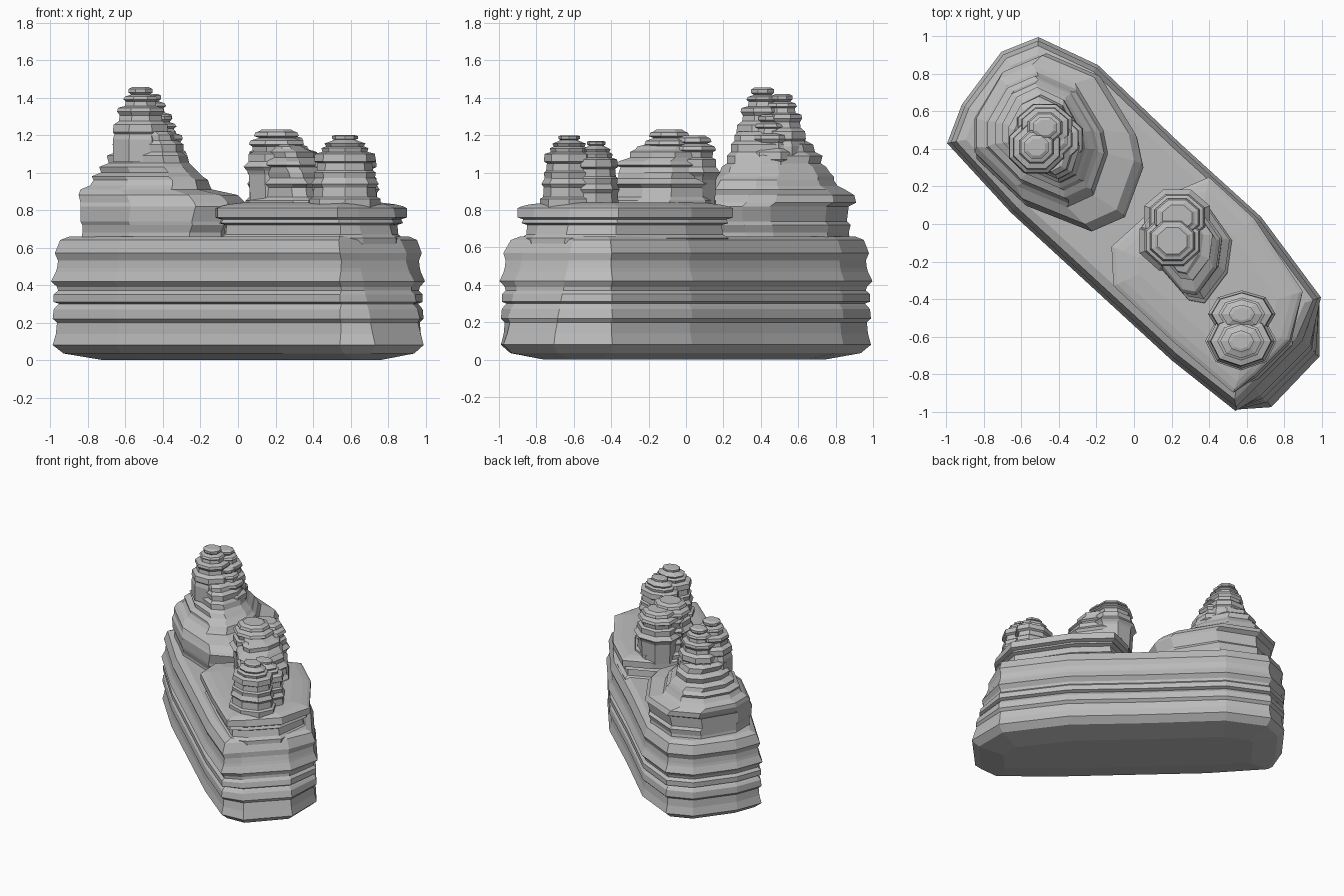
import bpy, bmesh, math
from mathutils import Vector

stone = bpy.data.materials.new("grey stone")
stone.diffuse_color = (0.5, 0.5, 0.5, 1)


def loft(name, rings):
    """Skin a stack of equal-count rings and cap both ends."""
    bm = bmesh.new()
    loops = [[bm.verts.new(p) for p in ring] for ring in rings]
    n = len(loops[0])
    for a, b in zip(loops, loops[1:]):
        for i in range(n):
            j = (i + 1) % n
            bm.faces.new((a[i], a[j], b[j], b[i]))
    bm.faces.new(loops[0][::-1])
    bm.faces.new(loops[-1])
    bmesh.ops.recalc_face_normals(bm, faces=bm.faces)
    me = bpy.data.meshes.new(name)
    bm.to_mesh(me)
    bm.free()
    me.materials.append(stone)
    ob = bpy.data.objects.new(name, me)
    bpy.context.collection.objects.link(ob)
    return ob


def inset(outline, d):
    """Move every edge of a counter-clockwise outline inward by d."""
    pts = [Vector(p) for p in outline]
    out = []
    for i, p in enumerate(pts):
        e1 = (p - pts[i - 1]).normalized()
        e2 = (pts[(i + 1) % len(pts)] - p).normalized()
        n1, n2 = Vector((-e1.y, e1.x)), Vector((-e2.y, e2.x))
        out.append(p + (n1 + n2) * d / (1 + n1.dot(n2)))
    return out


AXIS = Vector((1, -1)).normalized()


def terrace(name, outline, rows):
    """Stack inset outlines; the front right tip leans back with height."""
    rings = []
    for z, d in rows:
        limit = 1.235 - .26 * z - .6 * d
        rings.append([])
        for p in inset(outline, d):
            p = p - AXIS * max(0, p.dot(AXIS) - limit)
            rings[-1].append((p.x, p.y, z))
    loft(name, rings)


def boxed(name, shape, rows):
    """Fit a unit outline into (z, xmin, xmax, ymin, ymax) on each layer."""
    loft(name, [[((a + b) / 2 + u * (b - a) / 2, (c + d) / 2 + v * (d - c) / 2, z)
                 for u, v in shape] for z, a, b, c, d in rows])


def round_stack(name, x, y, top, steps, squash=1, turn=.5):
    """Eight-sided stepped column; steps are (depth below top, radius)."""
    loft(name, [[(x + r * math.cos((i + turn) * math.tau / 8),
                  y + r * squash * math.sin((i + turn) * math.tau / 8), top - d)
                 for i in range(8)] for d, r in steps])


# Long oblique plateau
BASE = [(-1, .43), (-.66, .06), (.2, -.73), (.54, -1), (.74, -.99), (1, -.71), (1, -.39),
        (.68, .04), (.25, .43), (-.19, .85), (-.51, 1), (-.71, .92), (-.92, .64)]
terrace("plateau", BASE, [
    (0, .24), (.035, .06), (.08, .01), (.14, .025), (.2, .03), (.22, .01), (.27, .015),
    (.29, .03), (.30, .04), (.31, .015), (.35, .015), (.37, .035), (.39, .03), (.42, .003),
    (.47, .025), (.49, .03), (.53, .035), (.57, .02), (.64, .045), (.66, .09)])

# Upper terrace at the front right end
UPPER = [(-.12, -.12), (-.11, -.33), (.2, -.62), (.53, -.9), (.72, -.89), (.9, -.69),
         (.9, -.36), (.64, .03), (.4, .25), (.19, .16)]
terrace("right_terrace", UPPER, [
    (.62, .03), (.65, .02), (.67, .045), (.72, .05), (.73, .02), (.75, .03), (.76, 0),
    (.81, 0), (.82, .02), (.83, .06), (.84, .14)])

# Stepped hill at the rear left end
HILL = [(1, -.25), (.78, -.83), (.38, -1), (-.4, -.7), (-1, -.15), (-1, .25),
        (-.65, .8), (-.15, 1), (.5, .74), (.93, .08)]
boxed("hill", HILL, [
    (.62, -.84, .0, -.01, .88), (.68, -.83, .0, -.01, .87), (.72, -.83, .02, -.03, .88),
    (.74, -.84, .02, -.03, .86), (.82, -.84, .05, -.04, .87), (.84, -.84, .04, -.03, .91),
    (.88, -.85, .0, .0, .9), (.91, -.84, -.14, .09, .85), (.93, -.79, -.15, .11, .81),
    (.96, -.77, -.16, .13, .79), (.98, -.78, -.19, .14, .79), (1.0, -.73, -.21, .18, .77),
    (1.03, -.74, -.24, .19, .75), (1.05, -.69, -.26, .22, .72), (1.09, -.7, -.27, .22, .73),
    (1.11, -.65, -.29, .24, .69), (1.15, -.67, -.29, .24, .68), (1.17, -.64, -.32, .26, .64),
    (1.2, -.63, -.33, .26, .64), (1.22, -.62, -.36, .28, .61)])

# Narrow summits of the hill
PEAK = [(.4, .16), (.28, .16), (.25, .15), (.24, .16), (.2, .155), (.18, .125), (.15, .12),
        (.13, .135), (.11, .13), (.1, .09), (.075, .085), (.065, .1), (.05, .09),
        (.04, .055), (.028, .07), (.01, .07), (0, .05)]
round_stack("hill_peak_front", -.52, .41, 1.455, PEAK, .95)
round_stack("hill_peak_rear", -.475, .515, 1.42, PEAK, .85)
round_stack("hill_peak_shoulder", -.42, .45, 1.31, PEAK, .95)

# Wide middle butte: low shoulder and two summits
BUTTE = [(1, .15), (.9, -.45), (.4, -1), (.05, -.95), (-.9, -.05), (-1, .4), (-.5, .9),
         (-.1, 1), (.45, .8)]
boxed("middle_butte", BUTTE, [
    (.8, .04, .53, -.43, .16), (.85, .04, .52, -.42, .16), (.87, .06, .5, -.38, .14),
    (.92, .06, .49, -.37, .14), (.94, .05, .51, -.4, .15), (.97, .07, .47, -.36, .13),
    (1.0, .05, .47, -.36, .14), (1.03, .05, .44, -.35, .13), (1.04, .04, .46, -.38, .14),
    (1.06, .06, .44, -.36, .12), (1.08, .07, .42, -.3, .12), (1.11, .06, .42, -.3, .12),
    (1.125, .09, .37, -.27, .1), (1.14, .1, .35, -.26, .1), (1.15, .12, .32, -.22, .08)])

SUMMIT = [(.4, .15), (.24, .16), (.22, .17), (.2, .19), (.17, .16), (.13, .16), (.12, .135),
          (.09, .14), (.08, .16), (.06, .15), (.045, .1), (.035, .13), (.015, .12),
          (.01, .1), (0, .085)]
round_stack("middle_summit_front", .205, -.09, 1.23, SUMMIT, .9)
round_stack("middle_summit_rear", .23, .035, 1.2, SUMMIT, .85)

# Twin spires near the front right end, each with points facing left and right
SPIRE = [(.4, .19), (.34, .19), (.33, .17), (.28, .165), (.26, .18), (.23, .16), (.2, .165),
         (.19, .15), (.15, .145), (.14, .165), (.1, .16), (.09, .12), (.07, .125), (.06, .1),
         (.045, .11), (.035, .08), (.025, .055), (.02, .07), (.005, .07), (0, .05)]
round_stack("spire_front", .57, -.625, 1.2, SPIRE, .82, 0)
round_stack("spire_rear", .575, -.48, 1.17, SPIRE, .7, 0)
